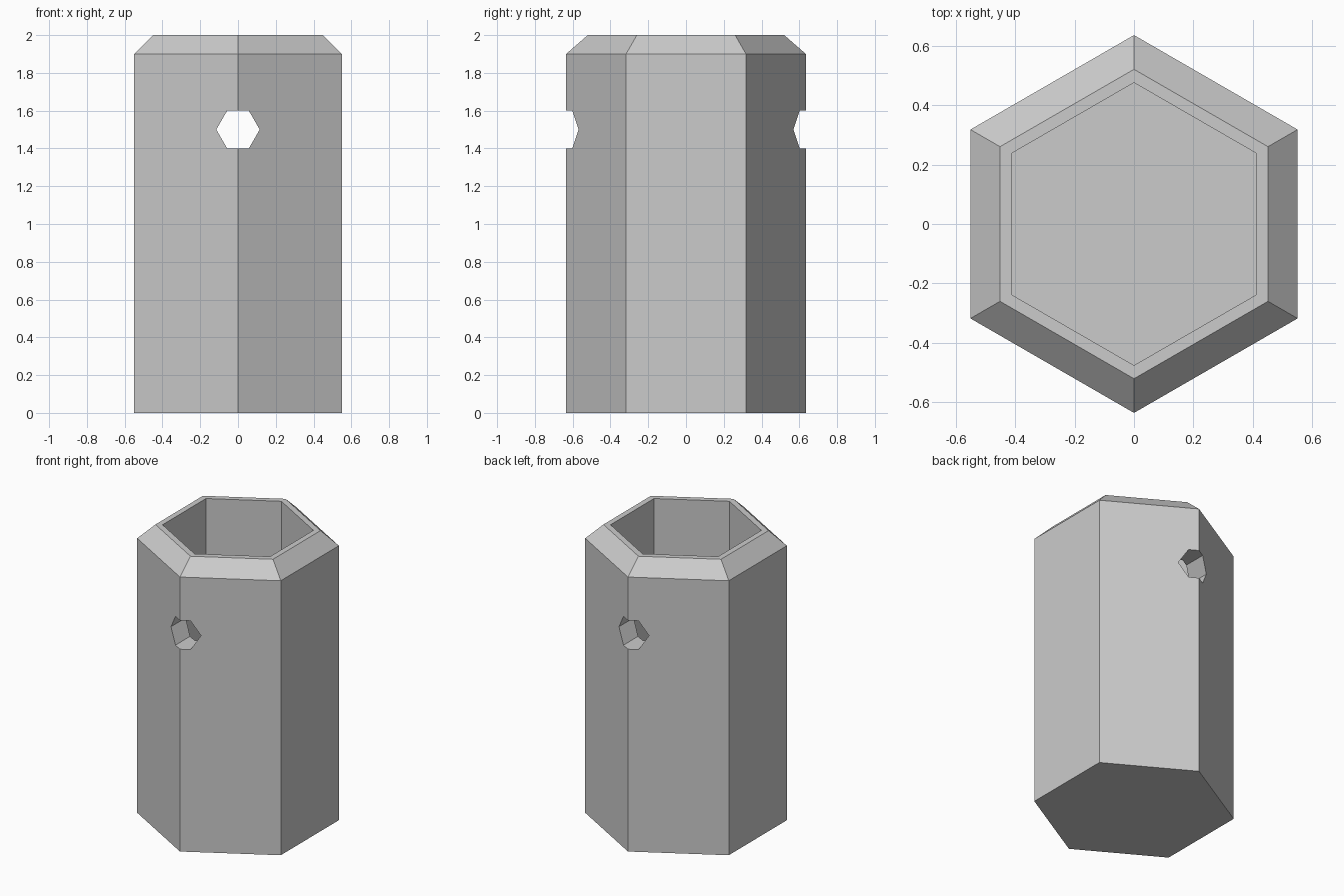
import bpy, bmesh, math
from mathutils import Matrix

if "Cube" in bpy.data.objects:
    bpy.data.objects.remove(bpy.data.objects["Cube"])

SIDES = 6


def loft(name, profile, turn):
    """Join hexagonal rings given as (radius, height), capping both ends."""
    bm = bmesh.new()
    rings = []
    for r, z in profile:
        angles = [turn + math.tau * i / SIDES for i in range(SIDES)]
        rings.append([bm.verts.new((r * math.cos(a), r * math.sin(a), z)) for a in angles])
    for low, high in zip(rings, rings[1:]):
        for i in range(SIDES):
            j = (i + 1) % SIDES
            bm.faces.new((low[i], low[j], high[j], high[i]))
    bm.faces.new(rings[0][::-1])
    bm.faces.new(rings[-1])
    bmesh.ops.recalc_face_normals(bm, faces=bm.faces)
    mesh = bpy.data.meshes.new(name)
    bm.to_mesh(mesh)
    bm.free()
    obj = bpy.data.objects.new(name, mesh)
    bpy.context.collection.objects.link(obj)
    return obj


# Plain grey material
grey = bpy.data.materials.new("plain grey")
grey.use_nodes = True
colour = (0.6, 0.6, 0.6, 1)
grey.diffuse_color = colour
grey.node_tree.nodes["Principled BSDF"].inputs["Base Color"].default_value = colour

# Hollow cup: outer wall, sloped rim, inner wall, floor
cup = loft("hexagonal_cup",
           [(0.635, 0), (0.635, 1.9), (0.52, 2), (0.475, 2), (0.475, 0.1)],
           math.pi / 2)
cup.data.materials.append(grey)

# Hexagonal hole through the front and back corners
cutter = loft("hole_cutter", [(0.115, -1), (0.115, 1)], 0)
cutter.data.transform(Matrix.Translation((0, 0, 1.5)) @ Matrix.Rotation(math.pi / 2, 4, 'X'))
cutter.data.materials.append(grey)
cutter.hide_render = True

cut = cup.modifiers.new("corner_holes", 'BOOLEAN')
cut.operation = 'DIFFERENCE'
cut.solver = 'EXACT'
cut.object = cutter

# Apply the cut and drop the helper
bpy.context.view_layer.objects.active = cup
cup.select_set(True)
bpy.ops.object.modifier_apply(modifier=cut.name)
bpy.data.objects.remove(cutter)
